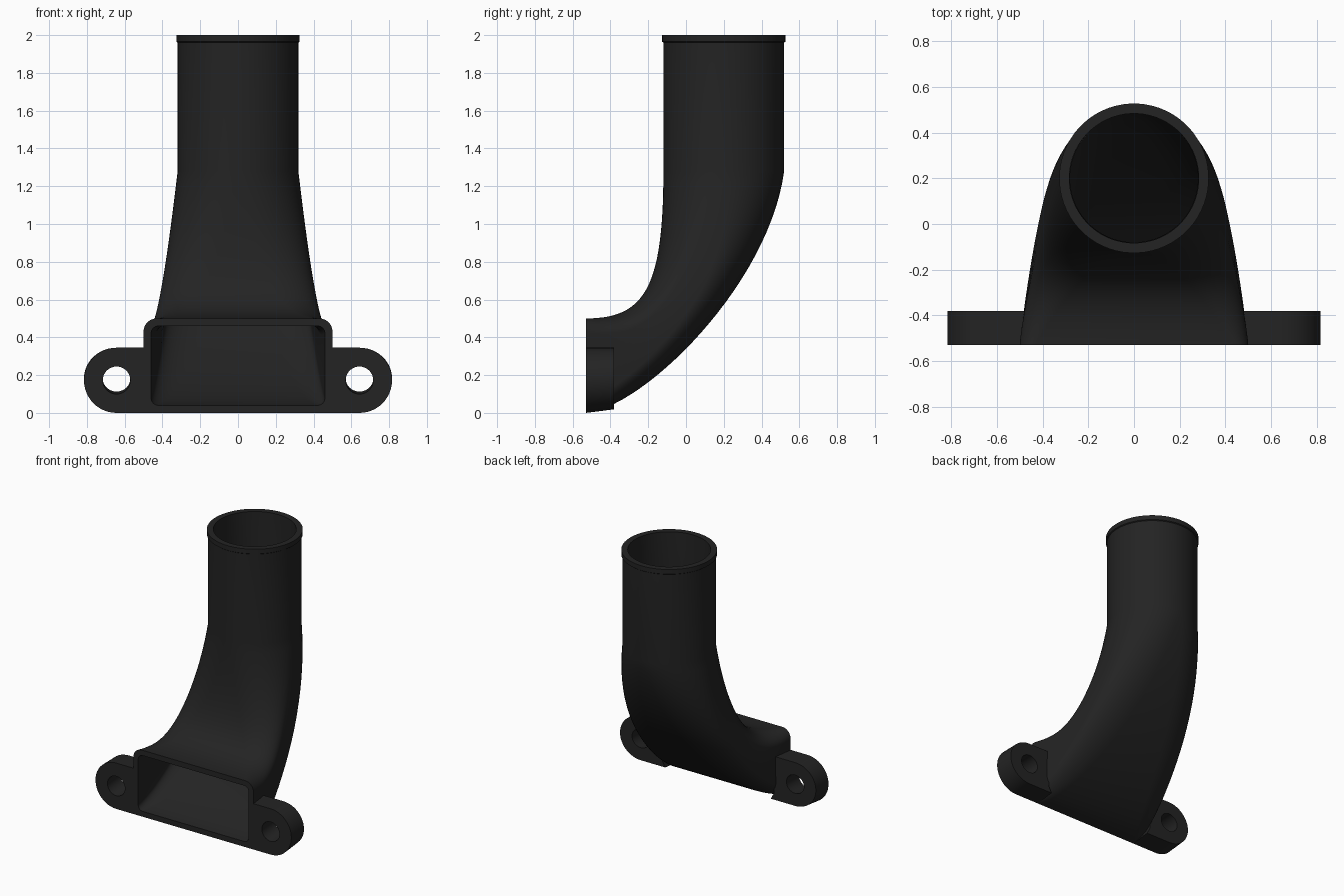
import bpy, bmesh, math
from mathutils import Vector

if "Cube" in bpy.data.objects:
    bpy.data.objects.remove(bpy.data.objects["Cube"])

black = bpy.data.materials.new("matte_black")
black.diffuse_color = (0.017, 0.017, 0.017, 1)
black.use_nodes = True
black.node_tree.nodes["Principled BSDF"].inputs["Base Color"].default_value = black.diffuse_color

N = 16        # points per corner of the cross-section
STEPS = 28    # stations along the bend
WALL = 0.04


def finish(bm, name):
    bmesh.ops.recalc_face_normals(bm, faces=bm.faces)
    me = bpy.data.meshes.new(name)
    bm.to_mesh(me)
    bm.free()
    me.materials.append(black)
    ob = bpy.data.objects.new(name, me)
    bpy.context.collection.objects.link(ob)
    bpy.ops.object.select_all(action='DESELECT')
    ob.select_set(True)
    bpy.context.view_layer.objects.active = ob
    bpy.ops.object.shade_smooth_by_angle(angle=math.radians(30))
    return ob


def bezier(p, t):
    s = 1 - t
    k = (s**3, 3*s*s*t, 3*s*t*t, t**3)
    return Vector((0, sum(a*q[0] for a, q in zip(k, p)),
                   sum(a*q[1] for a, q in zip(k, p))))


# Side profile (y, z) of the inside and outside of the bend
INSIDE = [(-0.53, 0.5), (-0.22, 0.5), (-0.12, 0.66), (-0.12, 1.28)]
OUTSIDE = [(-0.53, 0.0), (-0.22, 0.03), (0.44, 0.68), (0.52, 1.28)]


def section(t, inset):
    """Ring that blends from a rounded rectangle (t=0) to a circle (t=1)."""
    a, b = bezier(INSIDE, t), bezier(OUTSIDE, t)
    mid, up = (a + b) / 2, (a - b) / 2
    h = up.length - inset
    w = 0.32 + 0.18*(1 - t**1.2) - inset
    up.normalize()
    r = 0.07 - inset*0.8
    ring = []
    for k in range(4*N):
        q, j = divmod(k, N)
        ang = math.pi/2*(q + j/(N - 1))
        sx = 1 if q in (0, 3) else -1
        sy = 1 if q in (0, 1) else -1
        rx = sx*(w - r) + r*math.cos(ang)
        ry = sy*(h - r) + r*math.sin(ang)
        c = 2*math.pi*(k + 0.5)/(4*N)
        x = rx + (w*math.cos(c) - rx)*t
        y = ry + (h*math.sin(c) - ry)*t
        ring.append(mid + Vector((x, 0, 0)) + up*y)
    return ring


def circle(r, z):
    return [Vector((r*math.cos(c), 0.2 - r*math.sin(c), z))
            for c in (2*math.pi*(k + 0.5)/(4*N) for k in range(4*N))]


# Duct: outer skin, end rim, inner skin, closed at the mouth
rings = [section(i/STEPS, 0) for i in range(STEPS + 1)]
rings += [circle(0.32, 1.96), circle(0.327, 1.965), circle(0.327, 2.0),
          circle(0.283, 2.0)]
rings += [section(i/STEPS, WALL) for i in range(STEPS, -1, -1)]
bm = bmesh.new()
loops = [[bm.verts.new(p) for p in ring] for ring in rings]
for A, B in zip(loops, loops[1:] + loops[:1]):
    for i in range(4*N):
        j = (i + 1) % (4*N)
        bm.faces.new((A[i], A[j], B[j], B[i]))
finish(bm, "duct")


# Mounting ears: rounded plates with a bolt hole
def ear(side, name):
    cx, cz, r = 0.643, 0.1725, 0.1725
    outline = [(cx + r*math.cos(a), cz + r*math.sin(a))
               for a in (math.pi*(i/24 - 0.5) for i in range(25))]
    outline += [(0.465, 0.345), (0.465, 0.05), (0.44, 0.0)]
    hole = [(cx + 0.073*math.cos(math.tau*i/32), cz + 0.073*math.sin(math.tau*i/32))
            for i in range(32)]
    bm = bmesh.new()
    for pts in (outline, hole):
        vs = [bm.verts.new((side*x, -0.53, z)) for x, z in pts]
        for i, v in enumerate(vs):
            bm.edges.new((v, vs[(i + 1) % len(vs)]))
    bmesh.ops.triangle_fill(bm, edges=bm.edges[:], use_beauty=True)
    back = bmesh.ops.extrude_face_region(bm, geom=bm.faces[:])["geom"]
    for v in (g for g in back if isinstance(g, bmesh.types.BMVert)):
        v.co.y = -0.38
        v.co.z = 0.345 - (0.345 - v.co.z)*0.945   # underside rises to the back
    finish(bm, name)


ear(1, "right_mounting_ear")
ear(-1, "left_mounting_ear")
